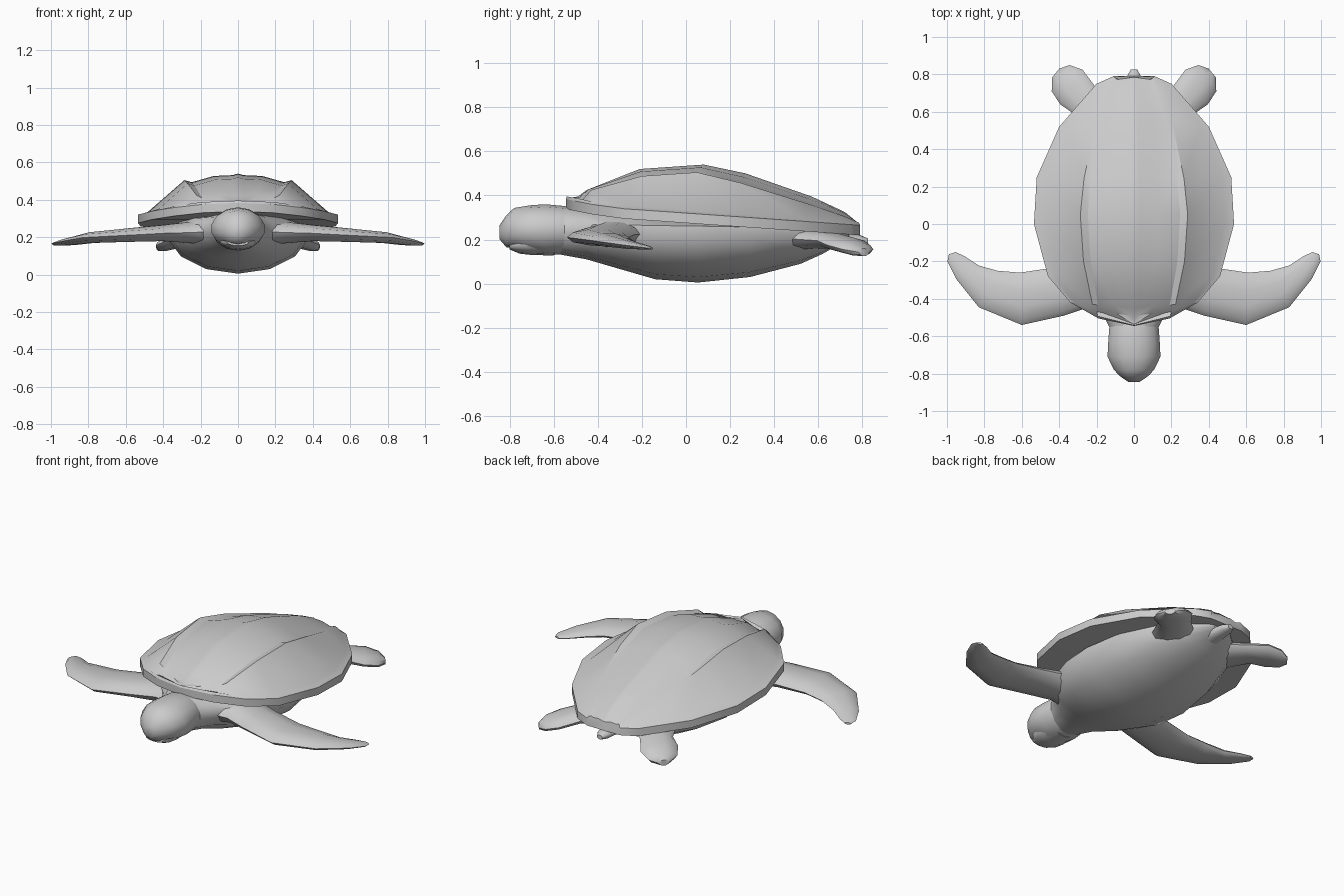
import bpy, bmesh, math
from mathutils import Vector

if "Cube" in bpy.data.objects:
    bpy.data.objects.remove(bpy.data.objects["Cube"])

skin = bpy.data.materials.new("pale_grey")
skin.diffuse_color = (0.6, 0.6, 0.6, 1)
skin.use_nodes = True
skin.node_tree.nodes["Principled BSDF"].inputs["Base Color"].default_value = skin.diffuse_color


def finish(name, bm, mirror=False, angle=30):
    bmesh.ops.remove_doubles(bm, verts=bm.verts, dist=0.0005)
    bmesh.ops.recalc_face_normals(bm, faces=bm.faces)
    me = bpy.data.meshes.new(name)
    bm.to_mesh(me)
    bm.free()
    me.materials.append(skin)
    ob = bpy.data.objects.new(name, me)
    bpy.context.collection.objects.link(ob)
    if mirror:
        mod = ob.modifiers.new("mirror", 'MIRROR')
        mod.use_clip = True
    bpy.ops.object.select_all(action='DESELECT')
    ob.select_set(True)
    bpy.context.view_layer.objects.active = ob
    bpy.ops.object.shade_smooth_by_angle(angle=math.radians(angle))
    return ob


def loft(name, rings, mirror=False, angle=45):
    """Skin closed rings of equal length and cap both ends."""
    bm = bmesh.new()
    rows = [[bm.verts.new(p) for p in r] for r in rings]
    n = len(rows[0])
    for a, b in zip(rows, rows[1:]):
        for i in range(n):
            j = (i + 1) % n
            bm.faces.new((a[i], a[j], b[j], b[i]))
    bm.faces.new(rows[0])
    bm.faces.new(rows[-1])
    return finish(name, bm, mirror, angle)


def oval(y, w, zc, top, bot, n=14):
    """Upright oval with different upper and lower heights."""
    pts = []
    for i in range(n):
        a = 2 * math.pi * i / n + math.pi / 2
        s = math.sin(a)
        pts.append((w * math.cos(a), y, zc + s * ((top - zc) if s > 0 else (zc - bot))))
    return pts


def blade(lead, trail, z, t, n=10):
    """Flattened section running from leading to trailing edge."""
    a, b = Vector((*lead, z)), Vector((*trail, z))
    mid, half = (a + b) / 2, (a - b) / 2
    return [mid + half * math.cos(2 * math.pi * i / n)
            + Vector((0, 0, t / 2 * math.sin(2 * math.pi * i / n))) for i in range(n)]


# Shell: each row holds rim (x, y), side ridge (x, y, z) and centre ridge (y, z)
shell_rows = [
    ((.11, .79), (.09, .772, .275), (.785, .272)),
    ((.20, .75), (.13, .72, .305), (.72, .325)),
    ((.40, .52), (.20, .56, .36), (.57, .395)),
    ((.52, .25), (.267, .245, .458), (.27, .50)),
    ((.535, 0), (.287, .05, .505), (.08, .54)),
    ((.46, -.28), (.27, -.20, .488), (-.21, .52)),
    ((.34, -.42), (.222, -.43, .425), (-.45, .425)),
    ((.19, -.505), (.20, -.47, .38), (-.49, .395)),
    ((.0, -.545), (.0, -.535, .388), (-.535, .388)),
]


def rim_height(y):
    return .32 - .07 * y + max(0, -y - .35) * .13


bm = bmesh.new()
grid = []
for (rx, ry), ridge, (cy, cz) in shell_rows:
    top = Vector((rx, ry, rim_height(ry)))
    low = top - Vector((0, 0, .045))
    g, c = Vector(ridge), Vector((0, cy, cz))
    lip = top.lerp(g, .2) if rx > .25 else top.lerp(g, .35)
    lip.z = top.z + .012
    drop = .016 if g.z > .4 else .004
    groove = g.lerp(c, .14) - Vector((0, 0, drop))
    panel = g.lerp(c, .55) + Vector((0, 0, .003))
    seam = g.lerp(c, .9) - Vector((0, 0, drop * .3))
    under = Vector((0, ry, low.z))
    grid.append([bm.verts.new(p) for p in
                 (under, low, top, lip, g, groove, panel, seam, c)])
for a, b in zip(grid, grid[1:]):
    for i in range(len(a) - 1):
        bm.faces.new((a[i], a[i + 1], b[i + 1], b[i]))
bm.faces.new(grid[0])
finish("shell", bm, True, 28)

# Belly and neck
loft("body", [oval(*r) for r in (
    (.74, .06, .23, .245, .205), (.62, .20, .22, .25, .135),
    (.52, .27, .235, .265, .09), (.29, .355, .25, .28, .03),
    (.055, .39, .25, .30, .005), (-.14, .375, .25, .31, .02),
    (-.33, .31, .25, .33, .075), (-.45, .19, .25, .34, .11),
    (-.56, .13, .245, .35, .13), (-.66, .10, .24, .32, .15))])

# Head with an overhanging beak and a lower jaw
loft("head", [oval(*r) for r in (
    (-.48, .11, .24, .33, .16), (-.55, .135, .245, .352, .135),
    (-.64, .142, .245, .36, .127), (-.71, .145, .245, .355, .14),
    (-.78, .11, .24, .343, .16), (-.815, .075, .24, .31, .165),
    (-.845, .03, .235, .265, .20))])
loft("jaw", [oval(*r) for r in (
    (-.60, .09, .19, .22, .128), (-.70, .105, .19, .22, .13),
    (-.755, .09, .18, .20, .136), (-.80, .055, .17, .185, .155))])

# Front flippers, sweeping back to the tip
loft("front_flipper", [blade(*s) for s in (
    ((.10, -.47), (.10, -.16), .235, .18), ((.24, -.445), (.27, -.19), .225, .12),
    ((.375, -.49), (.44, -.235), .222, .09), ((.60, -.54), (.61, -.26), .21, .075),
    ((.83, -.445), (.73, -.25), .198, .06), ((.95, -.295), (.83, -.222), .177, .04),
    ((.997, -.20), (.91, -.17), .165, .022), ((.99, -.162), (.955, -.15), .16, .012))], True)

# Rear flippers, short paddles
loft("rear_flipper", [blade(*s) for s in (
    ((.26, .45), (.06, .60), .205, .10), ((.33, .595), (.20, .725), .195, .075),
    ((.395, .64), (.275, .825), .175, .07), ((.44, .71), (.345, .85), .156, .06),
    ((.437, .785), (.40, .83), .142, .035))], True)

# Tail stub
loft("tail", [oval(*r) for r in (
    (.58, .09, .20, .24, .15), (.70, .05, .20, .23, .165),
    (.79, .038, .195, .22, .17), (.825, .018, .19, .205, .178))])
